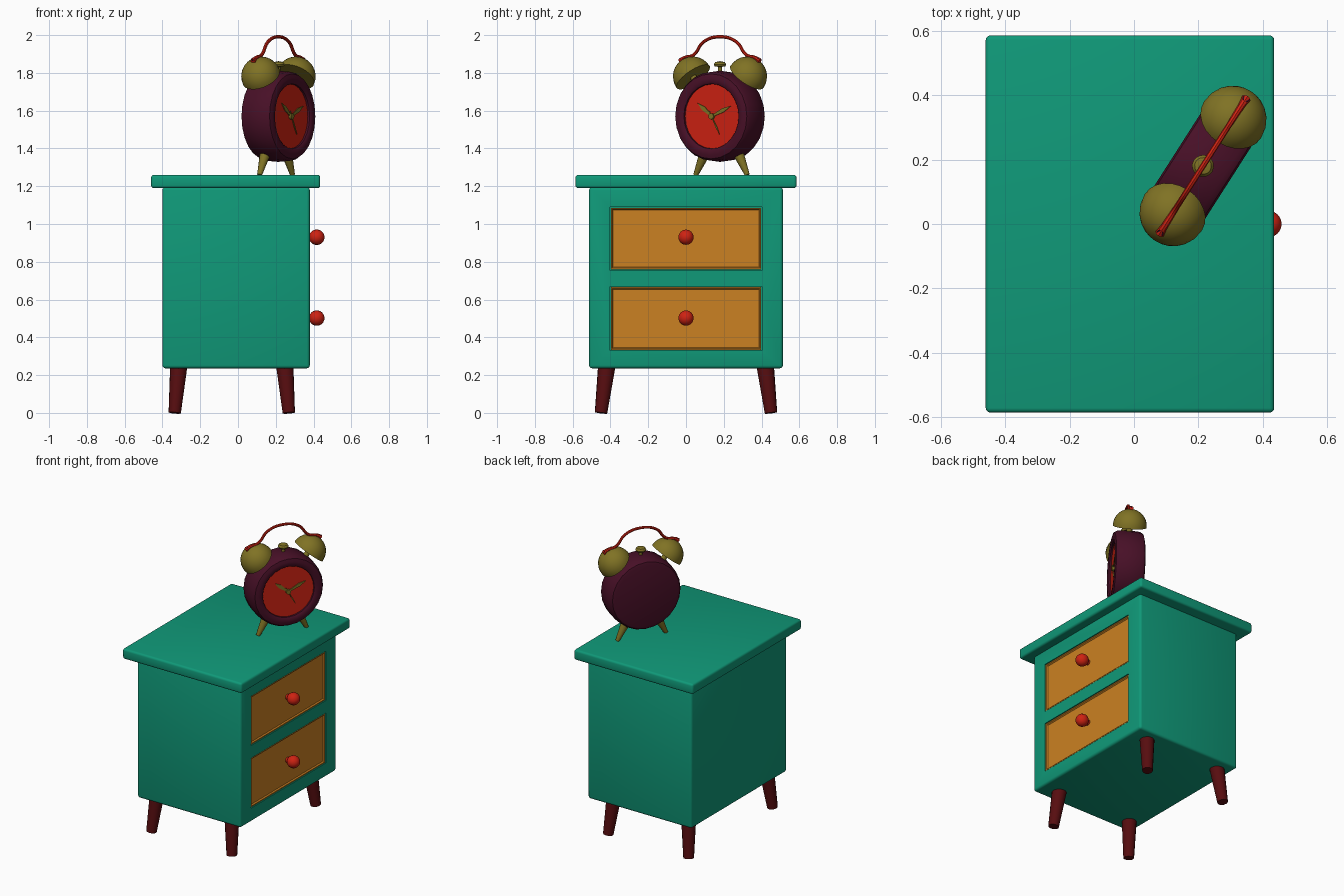
import bpy, bmesh, math
from mathutils import Matrix, Vector

if "Cube" in bpy.data.objects:
    bpy.data.objects.remove(bpy.data.objects["Cube"])


def material(name, r, g, b):
    m = bpy.data.materials.new(name)
    m.diffuse_color = (r, g, b, 1)
    m.use_nodes = True
    m.node_tree.nodes["Principled BSDF"].inputs["Base Color"].default_value = m.diffuse_color
    return m


GREEN = material("green paint", 0.005, 0.32, 0.19)
ORANGE = material("orange drawer", 0.60, 0.22, 0.016)
RED = material("red", 0.62, 0.016, 0.006)
OLIVE = material("olive metal", 0.215, 0.17, 0.018)
MAROON = material("dark maroon", 0.064, 0.005, 0.02)
WOOD = material("dark red wood", 0.095, 0.004, 0.005)


def finish(name, bm, mat, matrix=Matrix()):
    bmesh.ops.recalc_face_normals(bm, faces=bm.faces)
    me = bpy.data.meshes.new(name)
    bm.to_mesh(me)
    bm.free()
    me.materials.append(mat)
    ob = bpy.data.objects.new(name, me)
    ob.matrix_world = matrix
    bpy.context.collection.objects.link(ob)
    return ob


def box_bm(lo, hi, bevel=0.0, segments=3):
    bm = bmesh.new()
    lo, hi = Vector(lo), Vector(hi)
    bmesh.ops.create_cube(bm, size=1, matrix=Matrix.Translation((lo + hi) / 2)
                          @ Matrix.Diagonal((*(hi - lo), 1)))
    if bevel:
        bmesh.ops.bevel(bm, geom=bm.edges[:], offset=bevel, segments=segments,
                        profile=0.5, affect='EDGES')
    return bm


def lathe(name, profile, mat, matrix=Matrix(), sides=20):
    """Revolve (radius, height) points round z; radius 0 makes a pole."""
    bm = bmesh.new()
    rings = []
    for r, h in profile:
        n = 1 if r == 0 else sides
        rings.append([bm.verts.new((r * math.cos(2 * math.pi * i / sides),
                                    r * math.sin(2 * math.pi * i / sides), h)) for i in range(n)])
    for a, b in zip(rings, rings[1:]):
        for i in range(sides):
            quad = [a[i % len(a)], a[(i + 1) % len(a)], b[(i + 1) % len(b)], b[i % len(b)]]
            bm.faces.new(list(dict.fromkeys(quad)))
    return finish(name, bm, mat, matrix)


def aim(p, direction):
    return Matrix.Translation(p) @ Vector(direction).to_track_quat('Z', 'Y').to_matrix().to_4x4()


def rod(name, p0, p1, r0, r1, mat, base=Matrix(), sides=14):
    p0, p1 = Vector(p0), Vector(p1)
    length = (p1 - p0).length
    return lathe(name, [(0, 0), (r0, 0), (r1, length), (0, length)], mat,
                 base @ aim(p0, p1 - p0), sides)


def arc(r, a0, a1, n):
    pts = []
    for i in range(n + 1):
        a = math.radians(a0 + (a1 - a0) * i / n)
        pts.append((max(0, round(r * math.cos(a), 6)), r * math.sin(a)))
    return pts


# Cabinet carcass and top
cabinet = finish("cabinet_body", box_bm((-0.40, -0.513, 0.236), (0.38, 0.513, 1.195), 0.016), GREEN)
finish("cabinet_top", box_bm((-0.46, -0.585, 1.19), (0.435, 0.585, 1.26), 0.014), GREEN)

# Drawers sitting in openings cut in the +x side, with round knobs
for label, z0, z1, zk in (("lower", 0.33, 0.67, 0.502), ("upper", 0.755, 1.09, 0.93)):
    cutter = finish("cutter", box_bm((0.34, -0.402, z0), (0.5, 0.402, z1)), GREEN)
    mod = cabinet.modifiers.new("opening", 'BOOLEAN')
    mod.operation, mod.object, mod.solver = 'DIFFERENCE', cutter, 'EXACT'
    bpy.context.view_layer.objects.active = cabinet
    bpy.ops.object.modifier_apply(modifier=mod.name)
    bpy.data.objects.remove(cutter)

    bm = box_bm((0.335, -0.398, z0 + 0.004), (0.377, 0.398, z1 - 0.004))
    bm.normal_update()
    front = [f for f in bm.faces if f.normal.x > 0.9]
    bmesh.ops.inset_region(bm, faces=front, thickness=0.01)
    bmesh.ops.inset_region(bm, faces=front, thickness=0.008, depth=-0.008)
    finish(label + "_drawer", bm, ORANGE)
    lathe(label + "_knob", [(0, -0.055), (0.018, -0.055), (0.018, -0.035)] + arc(0.041, -58, 90, 9),
          RED, aim((0.417, 0, zk), (1, 0, 0)), 16)

# Splayed cabinet legs
for sx in (-1, 1):
    for sy in (-1, 1):
        rod("cabinet_leg", (-0.033 + sx * 0.302, sy * 0.45, 0), (-0.033 + sx * 0.281, sy * 0.42, 0.245),
            0.033, 0.046, WOOD)

# Alarm clock: local x along the bells, local -y is the dial direction
CLOCK = Matrix.Translation((0.214, 0.18, 0)) @ Matrix.Rotation(math.radians(57.4), 4, 'Z')
CZ = 1.57
FACE = CLOCK @ aim((0, 0, CZ), (0, -1, 0))
lathe("clock_case", [(0, -0.094), (0.205, -0.094), (0.225, -0.088), (0.236, -0.07), (0.241, 0),
                     (0.236, 0.07), (0.225, 0.088), (0.205, 0.094), (0.182, 0.094),
                     (0.172, 0.086), (0.171, 0.07), (0, 0.07)], MAROON, FACE, 24)
lathe("clock_dial", [(0, 0.069), (0.171, 0.069), (0.171, 0.075), (0, 0.075)], RED, FACE, 24)
lathe("hand_hub", [(0, 0.07), (0.016, 0.07), (0.016, 0.09), (0, 0.09)], OLIVE, FACE, 12)


def hand(name, dx, dz, width, y, tail):
    """Thin leaf-shaped hand pointing from the hub."""
    d = Vector((dx, 0, dz))
    u = d.normalized()
    s = Vector((-u.z, 0, u.x)) * width
    outline = [u * -tail + s * 0.4, s * 0.4, d * 0.6 + s, d, d * 0.6 - s, s * -0.4, u * -tail - s * 0.4]
    bm = bmesh.new()
    f = bm.faces.new([bm.verts.new(p + Vector((0, y, CZ))) for p in outline])
    ext = bmesh.ops.extrude_face_region(bm, geom=[f])["geom"]
    bmesh.ops.translate(bm, vec=(0, -0.005, 0), verts=[v for v in ext if isinstance(v, bmesh.types.BMVert)])
    finish(name, bm, OLIVE, CLOCK)


hand("hour_hand", -0.09, 0.07, 0.012, -0.076, 0.0)
hand("minute_hand", 0.12, 0.055, 0.011, -0.078, 0.0)
hand("second_hand", 0.05, -0.095, 0.004, -0.081, 0.03)

# Bells with stems and bolts, and clock feet, mirrored left and right
tilt = math.radians(39)
for s in (-1, 1):
    out = Vector((s * math.sin(tilt), 0, math.cos(tilt)))
    centre = Vector((0, 0, CZ))
    shell = [(0, -0.004), (0.098, -0.004), (0.105, -0.004)] + arc(0.105, 0, 90, 8)
    lathe("bell", shell, OLIVE, CLOCK @ aim(centre + out * 0.272, out), 24)
    rod("bell_stem", centre + out * 0.22, centre + out * 0.29, 0.018, 0.018, OLIVE, CLOCK, 10)
    rod("bell_bolt", centre + out * 0.36, centre + out * 0.394, 0.011, 0.011, MAROON, CLOCK, 10)
    rod("clock_foot", (s * 0.162, 0.015, 1.26), (s * 0.105, 0.015, 1.375), 0.013, 0.029, OLIVE, CLOCK, 12)

# Alarm button
lathe("alarm_button", [(0, 1.79), (0.01, 1.79), (0.01, 1.832), (0.028, 1.834), (0.034, 1.845),
                       (0.026, 1.857), (0, 1.862)], OLIVE, CLOCK, 16)

# Carrying handle
cu = bpy.data.curves.new("handle", 'CURVE')
cu.dimensions, cu.bevel_depth, cu.bevel_resolution, cu.resolution_u = '3D', 0.009, 2, 5
cu.use_fill_caps = True
half = [(0.25, 1.862, 1.6), (0.225, 1.878, 1.2), (0.165, 1.895, 1), (0.105, 1.963, 1)]
path = [(-x, z, r) for x, z, r in half] + [(0, 1.991, 1)] + half[::-1]
sp = cu.splines.new('BEZIER')
sp.bezier_points.add(len(path) - 1)
for bp, (x, z, r) in zip(sp.bezier_points, path):
    bp.co, bp.radius = (x, 0, z), r
    bp.handle_left_type = bp.handle_right_type = 'AUTO'
cu.materials.append(RED)
handle = bpy.data.objects.new("carry_handle", cu)
handle.matrix_world = CLOCK
bpy.context.collection.objects.link(handle)
bpy.ops.object.select_all(action='DESELECT')
handle.select_set(True)
bpy.context.view_layer.objects.active = handle
bpy.ops.object.convert(target='MESH')

# Smooth shading with sharp edges kept
bpy.ops.object.select_all(action='SELECT')
bpy.ops.object.shade_smooth_by_angle(angle=math.radians(40))
